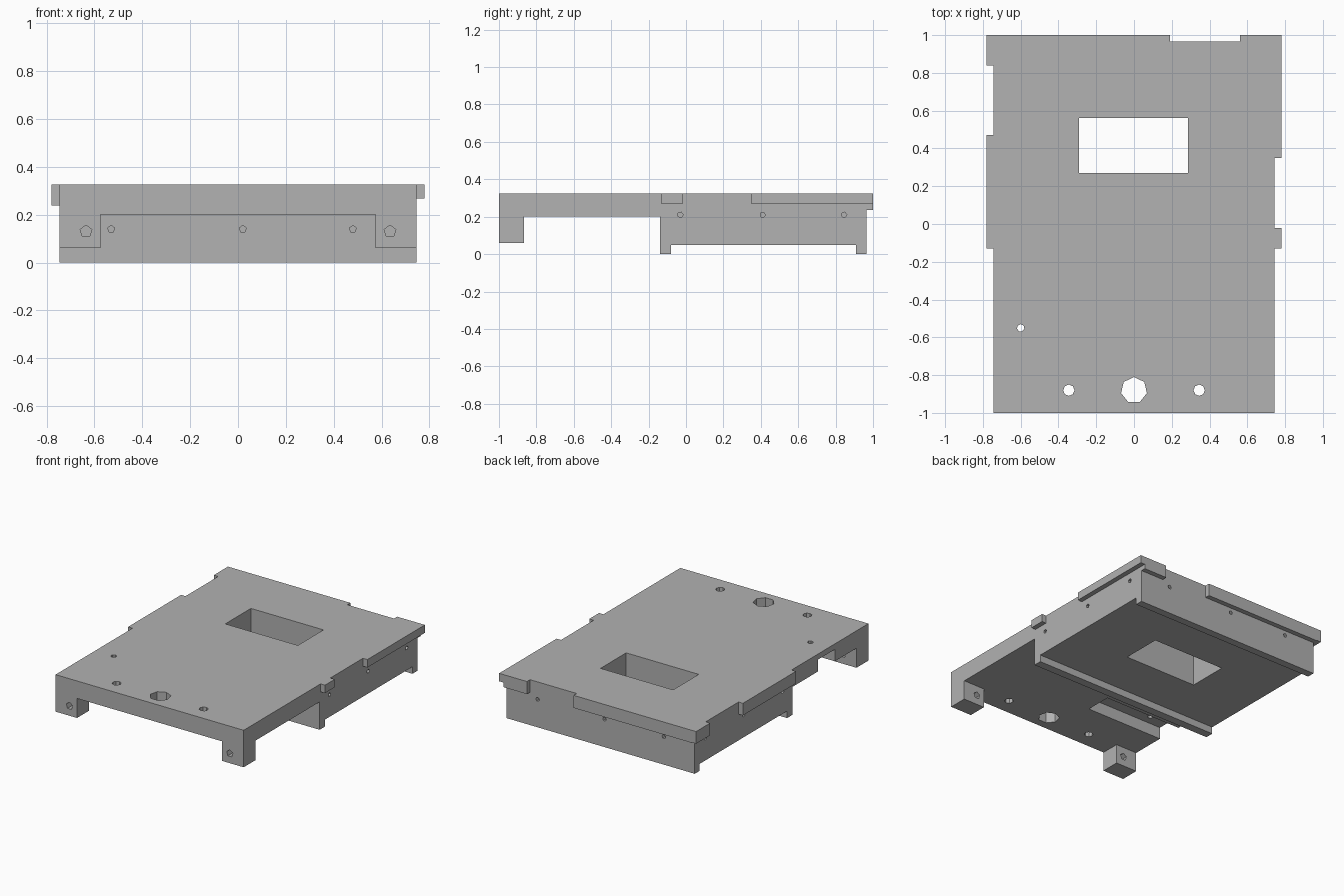
import bpy, bmesh
from math import pi
from mathutils import Matrix, Vector

cube = bpy.data.objects.get("Cube")
if cube:
    bpy.data.objects.remove(cube, do_unlink=True)

TOP = 0.325        # upper face of the plate
HALF = 0.745       # half width of the main body
EDGE = 0.78        # outer reach of the side flanges

grey = bpy.data.materials.new("plain grey")
grey.use_nodes = True
grey.diffuse_color = (0.445, 0.445, 0.445, 1)
grey.node_tree.nodes["Principled BSDF"].inputs["Base Color"].default_value = grey.diffuse_color


def finish(name, bm):
    bmesh.ops.recalc_face_normals(bm, faces=bm.faces)
    mesh = bpy.data.meshes.new(name)
    bm.to_mesh(mesh)
    bm.free()
    mesh.materials.append(grey)
    ob = bpy.data.objects.new(name, mesh)
    bpy.context.collection.objects.link(ob)
    return ob


def add_box(bm, x, y, z):
    lo, hi = Vector((x[0], y[0], z[0])), Vector((x[1], y[1], z[1]))
    bmesh.ops.create_cube(bm, size=1, matrix=Matrix.Translation((lo + hi) / 2)
                          @ Matrix.Diagonal((*(hi - lo), 1)))


def box(name, x, y, z):
    bm = bmesh.new()
    add_box(bm, x, y, z)
    return finish(name, bm)


def drill(name, centre, axis, radius, length, sides):
    """Prism-shaped cutter centred on a point, along one axis."""
    turn = {"x": Matrix.Rotation(pi / 2, 4, "Y"),
            "y": Matrix.Rotation(pi / 2, 4, "X"),
            "z": Matrix.Identity(4)}[axis]
    bm = bmesh.new()
    bmesh.ops.create_cone(bm, cap_ends=True, segments=sides, radius1=radius,
                          radius2=radius, depth=length,
                          matrix=Matrix.Translation(centre) @ turn)
    return finish(name, bm)


def combine(target, tool, operation):
    """Apply a boolean and throw the tool object away."""
    mod = target.modifiers.new(operation, "BOOLEAN")
    mod.operation, mod.object, mod.solver = operation, tool, "EXACT"
    bpy.context.view_layer.objects.active = target
    bpy.ops.object.modifier_apply(modifier=mod.name)
    bpy.data.objects.remove(tool, do_unlink=True)


# Main body: side profile with overhanging plate and two cross ribs
profile = [(-1, 0.2), (-0.14, 0.2), (-0.14, 0), (-0.08, 0), (-0.08, 0.05),
           (0.91, 0.05), (0.91, 0), (0.965, 0), (0.965, TOP), (-1, TOP)]
bm = bmesh.new()
side = bm.faces.new([bm.verts.new((-HALF, y, z)) for y, z in profile])
swept = bmesh.ops.extrude_face_region(bm, geom=[side])["geom"]
bmesh.ops.translate(bm, vec=(2 * HALF, 0, 0),
                    verts=[v for v in swept if isinstance(v, bmesh.types.BMVert)])
body = finish("main_body", bm)

# Window through the body and open pocket under the plate
combine(body, box("window_cutter", (-0.29, 0.285), (0.27, 0.56), (-0.1, 0.5)), "DIFFERENCE")
combine(body, box("pocket_cutter", (-0.9, -0.13), (-0.62, -0.43), (0.1, 0.285)), "DIFFERENCE")

# Vertical holes in the plate
for x, y, r, n in [(0, -0.88, 0.07, 7), (-0.345, -0.88, 0.03, 8),
                   (0.345, -0.88, 0.03, 8), (-0.6, -0.55, 0.02, 7)]:
    combine(body, drill("plate_drill", (x, y, 0.26), "z", r, 0.4, n), "DIFFERENCE")

# Small screw holes around the body
for x in (-0.53, 0.02, 0.48):
    combine(body, drill("front_drill", (x, -0.14, 0.14), "y", 0.015, 0.1, 5), "DIFFERENCE")
for x in (-0.5, -0.03, 0.5):
    combine(body, drill("back_drill", (x, 0.965, 0.2), "y", 0.015, 0.1, 5), "DIFFERENCE")
for y in (-0.03, 0.41, 0.845):
    for s in (-1, 1):
        combine(body, drill("side_drill", (s * HALF, y, 0.21), "x", 0.015, 0.1, 5), "DIFFERENCE")

# Front corner lugs with cross holes
for s, name in ((1, "front_lug_left"), (-1, "front_lug_right")):
    lug = box(name, sorted((s * 0.575, s * HALF)), (-1, -0.865), (0.06, 0.2))
    combine(lug, drill("lug_drill", (s * 0.635, -0.93, 0.13), "y", 0.026, 0.3, 5), "DIFFERENCE")

# Side flanges, tab and back rims
box("left_flange", (HALF, EDGE), (0.35, 1), (0.268, TOP))
box("left_tab", (HALF, EDGE), (-0.13, -0.02), (0.268, TOP))
box("right_flange", (-EDGE, -HALF), (-0.13, 0.47), (0.238, TOP))
box("right_corner_flange", (-EDGE, -HALF), (0.84, 1), (0.238, TOP))
box("back_rim_long", (-HALF, 0.19), (0.965, 1), (0.235, TOP))
box("back_rim_short", (0.56, HALF), (0.965, 1), (0.235, TOP))
